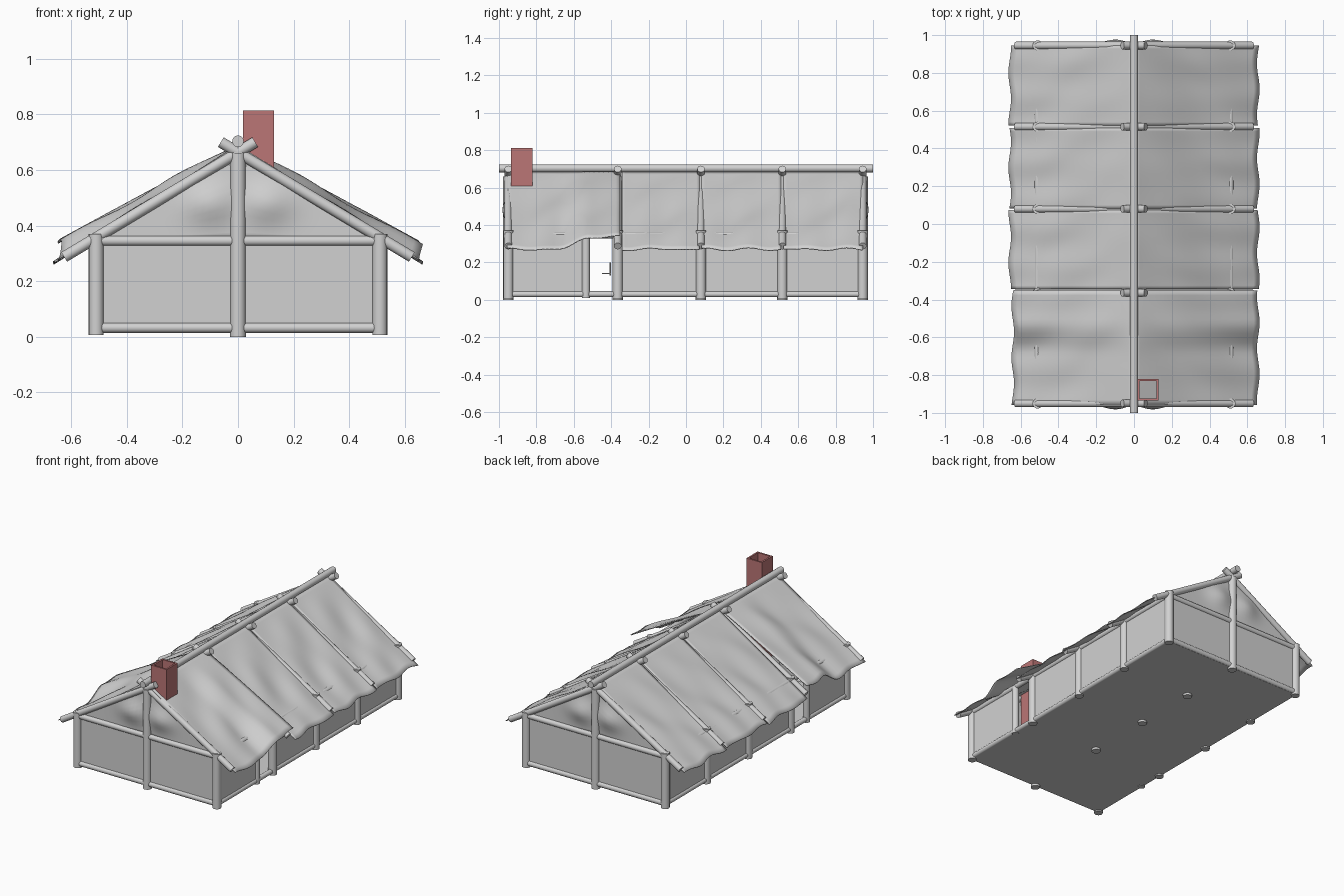
import bpy, bmesh, math
from mathutils import Vector

cube = bpy.data.objects.get("Cube")
if cube:
    bpy.data.objects.remove(cube, do_unlink=True)


def material(name, rgb):
    m = bpy.data.materials.new(name)
    m.use_nodes = True
    m.diffuse_color = (*rgb, 1)
    m.node_tree.nodes["Principled BSDF"].inputs["Base Color"].default_value = (*rgb, 1)
    return m


GREY = material("pale_grey", (0.64, 0.64, 0.64))
RED = material("brick_red", (0.5, 0.18, 0.18))


def finish(name, bm, mat, smooth=False):
    bmesh.ops.recalc_face_normals(bm, faces=bm.faces)
    mesh = bpy.data.meshes.new(name)
    bm.to_mesh(mesh)
    bm.free()
    mesh.materials.append(mat)
    ob = bpy.data.objects.new(name, mesh)
    bpy.context.collection.objects.link(ob)
    if smooth:
        bpy.ops.object.select_all(action='DESELECT')
        ob.select_set(True)
        bpy.context.view_layer.objects.active = ob
        bpy.ops.object.shade_smooth_by_angle(angle=math.radians(40))
    return ob


def pole(name, start, end, radius):
    a, b = Vector(start), Vector(end)
    bm = bmesh.new()
    bmesh.ops.create_cone(bm, cap_ends=True, segments=16, radius1=radius,
                          radius2=radius, depth=(b - a).length)
    turn = (b - a).to_track_quat('Z', 'Y')
    for v in bm.verts:
        v.co = turn @ v.co + (a + b) / 2
    return finish(name, bm, GREY, True)


def box(name, low, high, mat=GREY):
    bm = bmesh.new()
    bmesh.ops.create_cube(bm, size=1)
    for v in bm.verts:
        v.co = Vector([(l + h) / 2 + c * (h - l) for l, h, c in zip(low, high, v.co)])
    return finish(name, bm, mat)


def cloth(name, nu, nv, point):
    """Thin draped sheet from a function of two 0-1 coordinates."""
    bm = bmesh.new()
    grid = [[bm.verts.new(point(i / nu, j / nv)) for j in range(nv + 1)]
            for i in range(nu + 1)]
    for i in range(nu):
        for j in range(nv):
            bm.faces.new((grid[i][j], grid[i + 1][j], grid[i + 1][j + 1], grid[i][j + 1]))
    ob = finish(name, bm, GREY, True)
    solid = ob.modifiers.new("thickness", 'SOLIDIFY')
    solid.thickness = 0.005
    return ob


HALF = 0.51
ENDS = 0.95
FRAMES = (-0.95, -0.365, 0.08, 0.515, 0.945)
JAMB = -0.535
LOW, HIGH = 0.032, 0.345

# Floor, ridge and centre posts
box("floor", (-HALF, -ENDS, 0.014), (HALF, ENDS, 0.034))
pole("ridge_pole", (0, -1, 0.703), (0, 1, 0.703), 0.021)
for k, y in enumerate(FRAMES):
    pole(f"centre_post_{k}", (0, y, 0), (0, y, 0.66), 0.028)

for side, s in (("left", 1), ("right", -1)):
    # Side posts and crossing rafters
    for k, y in enumerate(FRAMES):
        pole(f"{side}_post_{k}", (s * HALF, y, 0.006), (s * HALF, y, 0.37), 0.027)
        pole(f"{side}_rafter_{k}", (s * 0.625, y, 0.287), (-s * 0.062, y, 0.7), 0.02)
    pole(f"{side}_door_jamb", (s * HALF, JAMB, 0.01), (s * HALF, JAMB, HIGH), 0.022)
    # Side beams and wall panels, with the doorway left open
    pole(f"{side}_sill", (s * HALF, -ENDS, 0.03), (s * HALF, ENDS, 0.03), 0.016)
    pole(f"{side}_wall_plate", (s * HALF, -ENDS, HIGH), (s * HALF, ENDS, HIGH), 0.017)
    spans = [(FRAMES[0], JAMB)] + list(zip(FRAMES[1:-1], FRAMES[2:]))
    for k, (a, b) in enumerate(spans):
        box(f"{side}_wall_{k}", (s * HALF - 0.006, a, LOW), (s * HALF + 0.006, b, HIGH))

# Gable ends: beams, wall panels and bulging cloth
for end, e in (("front", -1), ("back", 1)):
    y = FRAMES[0] if e < 0 else FRAMES[-1]
    for level, z in (("sill", LOW), ("tie_beam", HIGH)):
        pole(f"{end}_{level}", (-HALF, y, z), (HALF, y, z), 0.018)
    box(f"{end}_wall", (-HALF, y - 0.006, LOW), (HALF, y + 0.006, HIGH))

    def gable(u, v):
        x = (2 * u - 1) * HALF
        z = HIGH + v * max(0.665 - 0.6 * abs(x) - HIGH, 0.01)
        bulge = math.exp(-((abs(x) - 0.1) / 0.09) ** 2 - ((z - 0.48) / 0.07) ** 2)
        return (x, y + e * 0.032 * bulge, z)
    cloth(f"{end}_gable_cloth", 40, 10, gable)

# Roof sheets, one per bay, lifted above the doorways
BAYS = ((-0.958, -0.352), (-0.343, 0.073), (0.083, 0.508), (0.522, 0.945))
for side, s in (("left", 1), ("right", -1)):
    for k, (a, b) in enumerate(BAYS):
        def sheet(u, v):
            y = a + (b - a) * v
            reach = 0.658 if k or s > 0 else 0.642
            x = u * (reach + 0.007 * math.sin(23 * y + k + s))
            z = 0.69 - 0.635 * x
            middle = math.sin(math.pi * v)
            z += 0.012 * middle * math.sin(math.pi * u) * math.sin(9 * u + 14 * y + k)
            z += 0.004 * u * math.sin(31 * y + 2 * k)
            if k == 0:
                t = min(max((y + 0.68) / 0.17, 0), 1)
                z += 0.065 * u ** 0.8 * t * t * (3 - 2 * t)
            return (s * x, y, z)
        cloth(f"{side}_roof_sheet_{k}", 22, 24, sheet)

# Hollow brick chimney rising from the floor
chimney = box("chimney", (0.018, -0.935, 0.03), (0.13, -0.82, 0.813), RED)
bm = bmesh.new()
bm.from_mesh(chimney.data)
top = [f for f in bm.faces if f.normal.z > 0.9]
bmesh.ops.inset_region(bm, faces=top, thickness=0.016)
flue = bmesh.ops.extrude_face_region(bm, geom=top)
bmesh.ops.delete(bm, geom=top, context='FACES')
bmesh.ops.translate(bm, vec=(0, 0, -0.72),
                    verts=[g for g in flue["geom"] if isinstance(g, bmesh.types.BMVert)])
bmesh.ops.recalc_face_normals(bm, faces=bm.faces)
bm.to_mesh(chimney.data)
bm.free()

# Small hook beside the doorway
pole("door_hook_stem", (0.47, -0.405, 0.13), (0.47, -0.405, 0.2), 0.003)
pole("door_hook_arm", (0.47, -0.45, 0.14), (0.47, -0.4, 0.14), 0.003)
